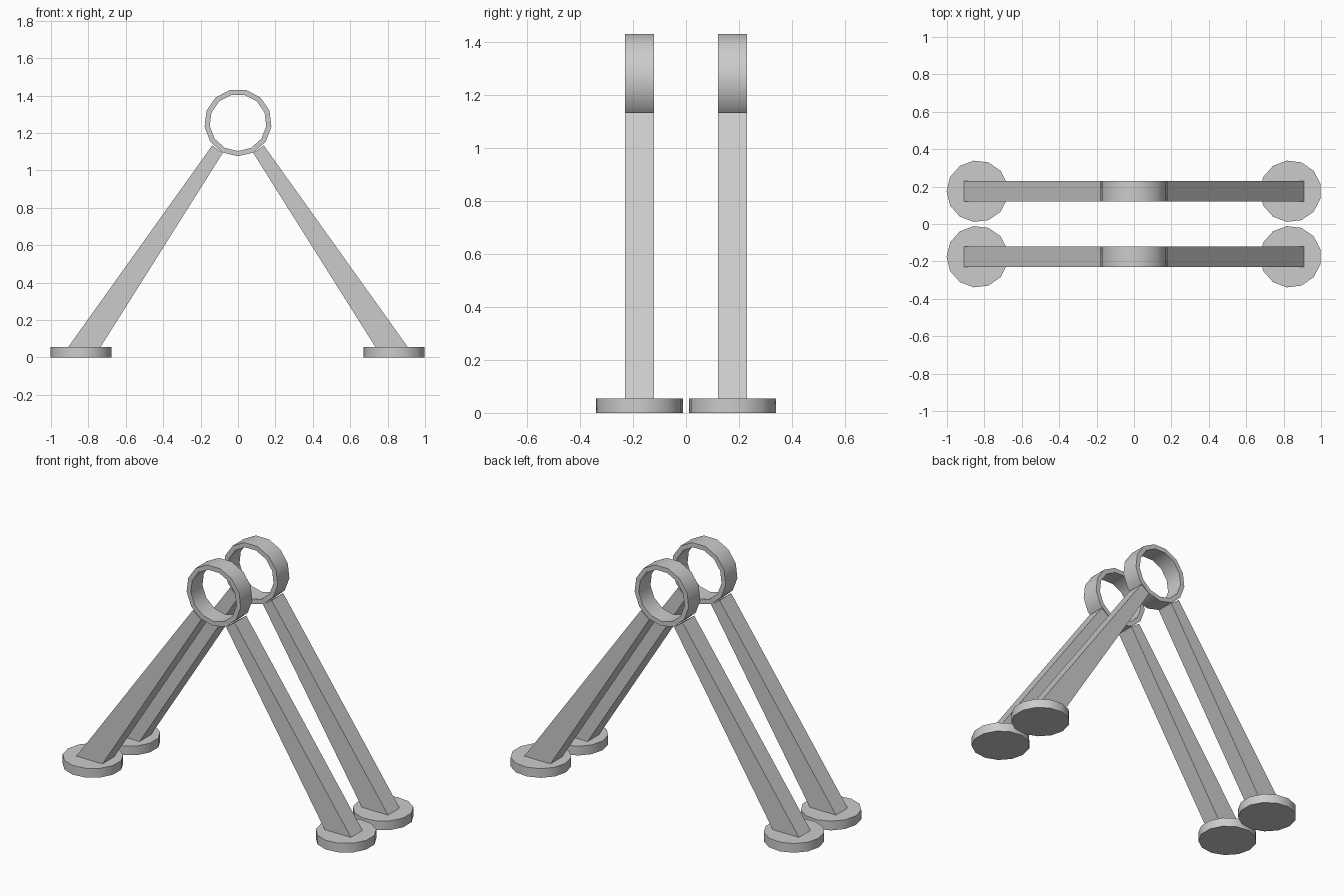
import bpy
import bmesh
from math import sin, cos, pi, radians

cube = bpy.data.objects.get("Cube")
if cube:
    bpy.data.objects.remove(cube, do_unlink=True)

GREY = (0.6, 0.6, 0.6, 1.0)
mat = bpy.data.materials.new("plain grey")
mat.use_nodes = True
mat.diffuse_color = GREY
mat.node_tree.nodes["Principled BSDF"].inputs["Base Color"].default_value = GREY

SIDES = 13
FRAME_Y = 0.175
DEPTH = 0.11


def ngon(radius, start):
    """Corners of a regular polygon."""
    return [(radius * cos(start + 2 * pi * i / SIDES),
             radius * sin(start + 2 * pi * i / SIDES)) for i in range(SIDES)]


def finish(name, bm, smooth=False):
    bmesh.ops.recalc_face_normals(bm, faces=bm.faces)
    mesh = bpy.data.meshes.new(name)
    bm.to_mesh(mesh)
    bm.free()
    mesh.materials.append(mat)
    obj = bpy.data.objects.new(name, mesh)
    bpy.context.collection.objects.link(obj)
    if smooth:
        bpy.ops.object.select_all(action="DESELECT")
        obj.select_set(True)
        bpy.context.view_layer.objects.active = obj
        bpy.ops.object.shade_smooth_by_angle(angle=radians(30))
    return obj


def prism(name, points, offset, smooth=False):
    """Extrude a closed outline along the given vector."""
    bm = bmesh.new()
    face = bm.faces.new([bm.verts.new(p) for p in points])
    top = bmesh.ops.extrude_face_region(bm, geom=[face])["geom"]
    bmesh.ops.translate(bm, vec=offset,
                        verts=[v for v in top if isinstance(v, bmesh.types.BMVert)])
    return finish(name, bm, smooth)


def ring(name, y, z, outer, inner):
    """Square-edged ring around the y axis, one corner pointing down."""
    bm = bmesh.new()
    loops = [[bm.verts.new((px, y + dy, z + pz)) for px, pz in ngon(r, -pi / 2)]
             for r, dy in ((outer, -DEPTH / 2), (outer, DEPTH / 2),
                           (inner, DEPTH / 2), (inner, -DEPTH / 2))]
    for a, b in zip(loops, loops[1:] + loops[:1]):
        for i in range(SIDES):
            j = (i + 1) % SIDES
            bm.faces.new((a[i], a[j], b[j], b[i]))
    return finish(name, bm, True)


# Two matching A-frames, each with a ring, two tapered legs and two round feet
for place, y in (("front", -FRAME_Y), ("back", FRAME_Y)):
    ring(place + "_ring", y, 1.255, 0.18, 0.152)
    for side, s in (("left", 1), ("right", -1)):
        outline = [(0.735, 0.055), (0.908, 0.055), (0.138, 1.133), (0.082, 1.092)]
        prism(f"{place}_{side}_leg",
              [(s * x, y - DEPTH / 2, z) for x, z in outline], (0, DEPTH, 0))
        prism(f"{place}_{side}_foot",
              [(s * 0.837 + px, y + py, 0) for px, py in ngon(0.165, pi)],
              (0, 0, 0.055), True)
